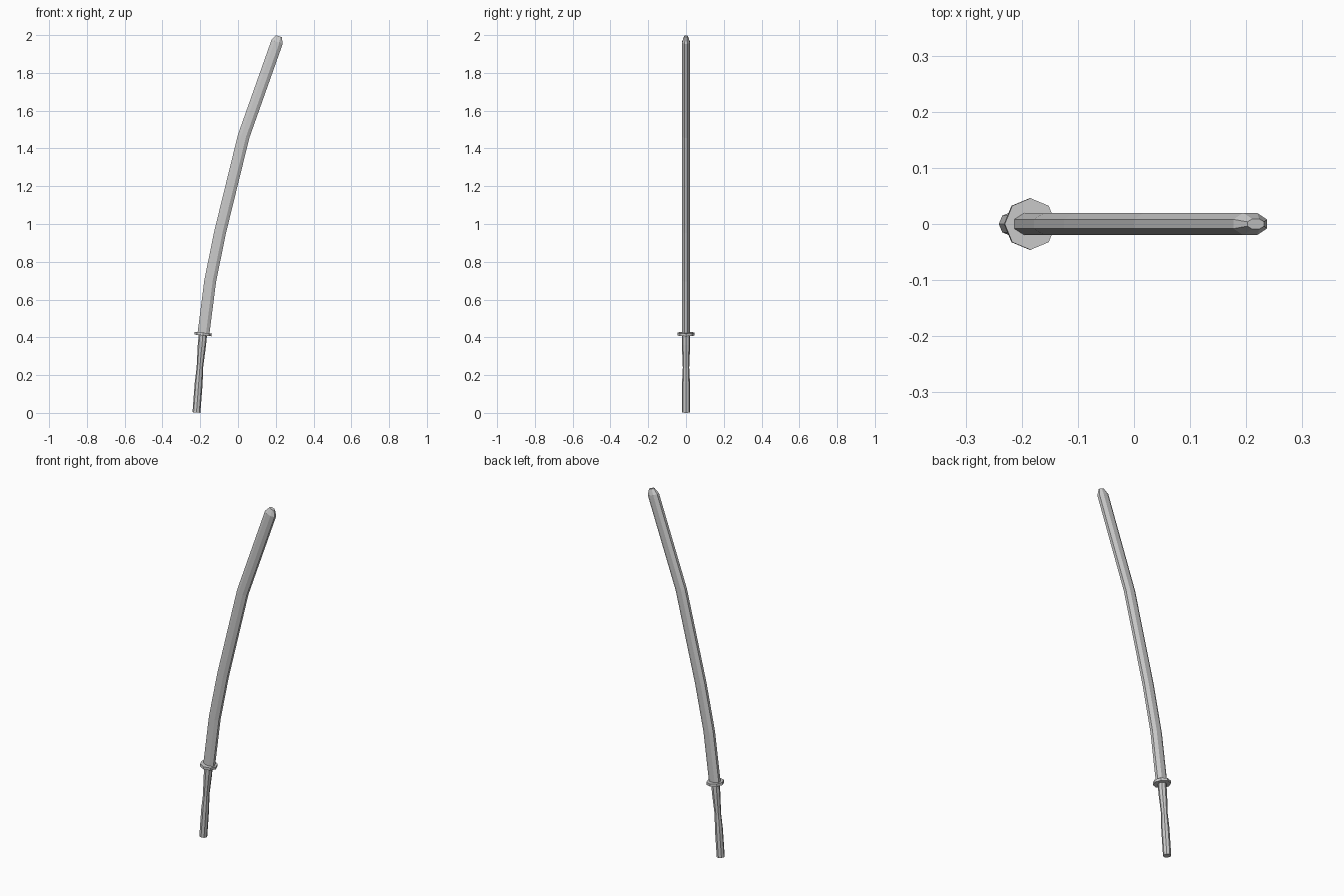
import bpy, bmesh, math
from mathutils import Vector

if "Cube" in bpy.data.objects:
    bpy.data.objects.remove(bpy.data.objects["Cube"])


def loft(name, rings, sides=8, turn=0.0):
    """Skin elliptical rings (x, z, half width, half depth) along a path in the xz plane."""
    bm = bmesh.new()
    pts = [Vector((r[0], 0, r[1])) for r in rings]
    loops = []
    for i, (x, z, a, b) in enumerate(rings):
        # ring plane is perpendicular to the local path direction
        before = pts[i] - pts[i - 1] if i else pts[1] - pts[0]
        after = pts[i + 1] - pts[i] if i < len(pts) - 1 else before
        d = (before.normalized() + after.normalized()).normalized()
        across = Vector((d.z, 0, -d.x))
        loop = []
        for k in range(sides):
            t = 2 * math.pi * (k + turn) / sides
            loop.append(bm.verts.new(pts[i] + across * a * math.cos(t) + Vector((0, b * math.sin(t), 0))))
        loops.append(loop)
    for lo, hi in zip(loops, loops[1:]):
        for k in range(sides):
            n = (k + 1) % sides
            bm.faces.new((lo[k], lo[n], hi[n], hi[k]))
    bm.faces.new(loops[0][::-1])
    bm.faces.new(loops[-1])
    bmesh.ops.recalc_face_normals(bm, faces=bm.faces)
    mesh = bpy.data.meshes.new(name)
    bm.to_mesh(mesh)
    bm.free()
    obj = bpy.data.objects.new(name, mesh)
    bpy.context.collection.objects.link(obj)
    return obj


# Grip: waisted octagonal rod, leaning slightly
loft("grip", [
    (-0.220, 0.002, 0.021, 0.021),
    (-0.208, 0.160, 0.021, 0.021),
    (-0.202, 0.240, 0.017, 0.017),
    (-0.191, 0.360, 0.022, 0.022),
    (-0.186, 0.414, 0.022, 0.022),
])

# Guard: thin tilted octagonal disc
loft("guard", [
    (-0.1860, 0.410, 0.046, 0.046),
    (-0.1845, 0.425, 0.046, 0.046),
])

# Blade: flattened octagonal section swept along the curve, with a blunt tip
A, B = 0.0340, 0.0216
loft("blade", [
    (-0.183, 0.418, A, B),
    (-0.147, 0.700, A, B),
    (-0.094, 0.960, A, B),
    (0.030, 1.465, A, B),
    (0.207, 1.964, A, B),
    (0.217, 1.994, 0.017, 0.010),
], turn=0.5)
